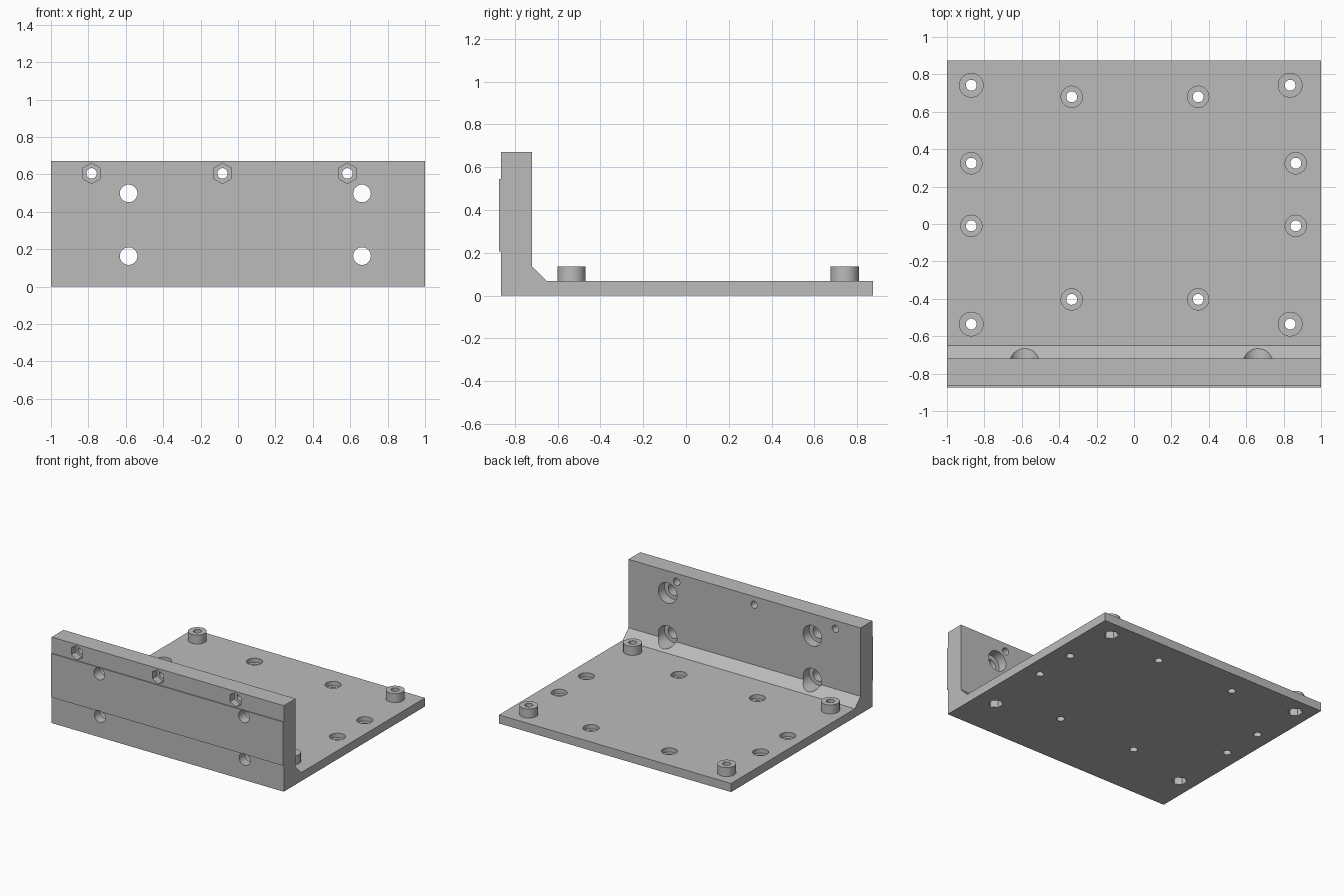
import bpy, bmesh, math
from mathutils import Matrix, Vector

default = bpy.data.objects.get("Cube")
if default:
    bpy.data.objects.remove(default)

grey = bpy.data.materials.new("plain grey")
grey.use_nodes = True
colour = (0.5, 0.5, 0.5, 1)
grey.diffuse_color = colour
grey.node_tree.nodes["Principled BSDF"].inputs["Base Color"].default_value = colour

FRONT, BACK, INNER = -0.865, 0.873, -0.72
FLOOR, TOP, BOSS_TOP = 0.067, 0.67, 0.137


def finish(name, bm):
    bmesh.ops.recalc_face_normals(bm, faces=bm.faces)
    mesh = bpy.data.meshes.new(name)
    bm.to_mesh(mesh)
    bm.free()
    mesh.materials.append(grey)
    ob = bpy.data.objects.new(name, mesh)
    bpy.context.collection.objects.link(ob)
    return ob


def upright(bm, x, y, low, high, r, sides=40):
    """Cylinder or prism along z."""
    place = Matrix.Translation((x, y, (low + high) / 2))
    bmesh.ops.create_cone(bm, cap_ends=True, segments=sides, radius1=r,
                          radius2=r, depth=high - low, matrix=place)


def level(bm, x, z, near, far, r, sides=40):
    """Cylinder or prism along y."""
    place = Matrix.Translation((x, (near + far) / 2, z)) @ Matrix.Rotation(math.pi / 2, 4, 'X')
    bmesh.ops.create_cone(bm, cap_ends=True, segments=sides, radius1=r,
                          radius2=r, depth=far - near, matrix=place)


# Angle bracket: side profile with a shallow front rib and inner fillet
profile = [(FRONT, 0), (BACK, 0), (BACK, FLOOR), (-0.65, FLOOR),
           (INNER, 0.137), (INNER, TOP), (FRONT, TOP),
           (FRONT, 0.545), (-0.873, 0.545), (-0.873, 0.205), (FRONT, 0.205)]
bm = bmesh.new()
face = bm.faces.new([bm.verts.new((-1, y, z)) for y, z in profile])
swept = bmesh.ops.extrude_face_region(bm, geom=[face])["geom"]
bmesh.ops.translate(bm, vec=Vector((2, 0, 0)),
                    verts=[v for v in swept if isinstance(v, bmesh.types.BMVert)])
bracket = finish("angle_bracket", bm)

# Hole layouts
boss_spots = [(x, y) for x in (-0.87, 0.835) for y in (-0.535, 0.742)]
floor_spots = [(x, y) for x in (-0.87, 0.865) for y in (-0.01, 0.325)]
floor_spots += [(x, y) for x in (-0.333, 0.343) for y in (-0.403, 0.68)]
wall_spots = [(x, z) for x in (-0.585, 0.663) for z in (0.163, 0.498)]
nut_spots = [(x, 0.605) for x in (-0.783, -0.083, 0.585)]

# Raised bosses
bosses = bmesh.new()
for x, y in boss_spots:
    upright(bosses, x, y, 0.03, BOSS_TOP, 0.066)

# Through holes
bores = bmesh.new()
for x, y in boss_spots + floor_spots:
    upright(bores, x, y, -0.1, 0.3, 0.029, 32)
for x, z in wall_spots:
    level(bores, x, z, -1, -0.55, 0.047)
for x, z in nut_spots:
    level(bores, x, z, -1, -0.55, 0.028, 32)

# Counterbores and hexagonal nut pockets
pockets = bmesh.new()
for x, y in floor_spots:
    upright(pockets, x, y, 0.033, 0.2, 0.057)
for x, y in boss_spots:
    upright(pockets, x, y, -0.1, 0.06, 0.054, 6)
for x, z in wall_spots:
    level(pockets, x, z, INNER - 0.075, -0.55, 0.08, 48)
for x, z in nut_spots:
    level(pockets, x, z, -1, FRONT + 0.055, 0.055, 6)

# Combine everything into one solid
bpy.context.view_layer.objects.active = bracket
for name, shape, mode in (("bosses", bosses, 'UNION'), ("bores", bores, 'DIFFERENCE'),
                          ("pockets", pockets, 'DIFFERENCE')):
    tool = finish(name, shape)
    tool.hide_render = True
    mod = bracket.modifiers.new(name, 'BOOLEAN')
    mod.operation, mod.solver, mod.object = mode, 'EXACT', tool
    bpy.ops.object.modifier_apply(modifier=mod.name)
    bpy.data.objects.remove(tool)

bpy.ops.object.select_all(action='DESELECT')
bracket.select_set(True)
bpy.ops.object.shade_smooth_by_angle(angle=math.radians(30))
